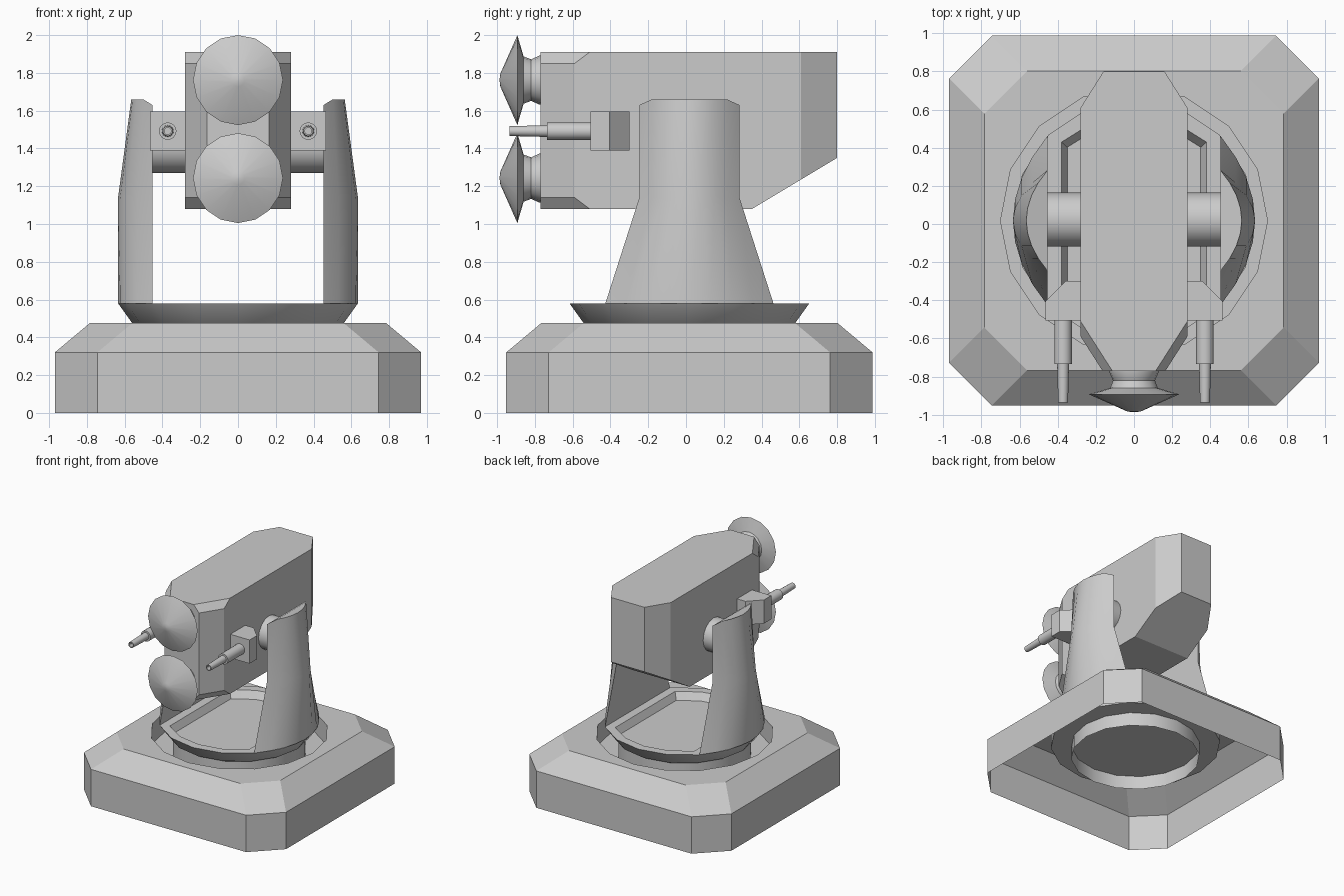
import bpy, bmesh, math
from mathutils import Vector

cube = bpy.data.objects.get("Cube")
if cube:
    bpy.data.objects.remove(cube, do_unlink=True)

CY = 0.018  # depth of the turning axis

grey = bpy.data.materials.new("light_grey")
grey.diffuse_color = (0.6, 0.6, 0.6, 1)
grey.use_nodes = True
grey.node_tree.nodes["Principled BSDF"].inputs["Base Color"].default_value = (0.6, 0.6, 0.6, 1)


def finish(name, bm, smooth=False):
    bmesh.ops.recalc_face_normals(bm, faces=bm.faces[:])
    mesh = bpy.data.meshes.new(name)
    bm.to_mesh(mesh)
    bm.free()
    mesh.materials.append(grey)
    obj = bpy.data.objects.new(name, mesh)
    bpy.context.collection.objects.link(obj)
    if smooth:
        bpy.ops.object.select_all(action='DESELECT')
        obj.select_set(True)
        bpy.context.view_layer.objects.active = obj
        bpy.ops.object.shade_smooth_by_angle(angle=math.radians(30))
    return obj


def loft(bm, rings, start=False, end=False):
    """Skin a list of closed point rings, with optional end caps."""
    vs = [[bm.verts.new(p) for p in ring] for ring in rings]
    for a, b in zip(vs, vs[1:]):
        for i in range(len(a)):
            j = (i + 1) % len(a)
            bm.faces.new((a[i], a[j], b[j], b[i]))
    if start:
        bm.faces.new(vs[0])
    if end:
        bm.faces.new(vs[-1])
    return vs


def fill_between(bm, outer, inner):
    """Flat face between two closed vertex loops."""
    edges = []
    for ring in (outer, inner):
        for i, v in enumerate(ring):
            w = ring[(i + 1) % len(ring)]
            edges.append(bm.edges.get((v, w)) or bm.edges.new((v, w)))
    bmesh.ops.triangle_fill(bm, edges=edges, use_beauty=True, normal=(0, 0, 1))


def circle(r, h, axis='Z', a=0, b=0, n=16):
    """Circle of radius r at height h along an axis, centred on (a, b)."""
    pts = []
    for i in range(n):
        t = math.tau * i / n
        u, v = a + r * math.cos(t), b + r * math.sin(t)
        pts.append({'Z': (u, v, h), 'Y': (u, h, v), 'X': (h, u, v)}[axis])
    return pts


def octagon(half, flat, z):
    quarter = [(half, flat), (flat, half)]
    pts = []
    for k in range(4):
        for x, y in quarter:
            for _ in range(k):
                x, y = -y, x
            pts.append((x, y + CY, z))
    return pts


def clipped_circle(r, half, z):
    """Circle cut straight on its left and right."""
    a = math.acos(half / r)
    pts = []
    for base in (0, math.pi):
        for i in range(5):
            t = base + a + (math.pi - 2 * a) * i / 4
            pts.append((r * math.cos(t), CY + r * math.sin(t), z))
    return pts


# Base: hollow octagonal shell with a round well in its top
bm = bmesh.new()
shell = loft(bm, [octagon(0.97, 0.745, 0), octagon(0.97, 0.745, 0.32),
                  octagon(0.785, 0.56, 0.475)])
well = loft(bm, [circle(0.7, 0.475, b=CY), circle(0.7, 0.3, b=CY)], end=True)
fill_between(bm, shell[-1], well[0])
finish("base", bm)

# Turntable: stem, flared rim and recessed floor
bm = bmesh.new()
profile = [(0.53, 0.18), (0.53, 0.46), (0.56, 0.475), (0.635, 0.58)]
flare = loft(bm, [circle(r, z, b=CY) for r, z in profile])
tray = loft(bm, [clipped_circle(0.56, 0.38, 0.58), clipped_circle(0.52, 0.35, 0.52)], end=True)
fill_between(bm, flare[-1], tray[0])
finish("turntable", bm, True)


# Support arms: flat inside, curved outside, narrowing upwards
def arm_section(side, depth, half, z, drop=0):
    pts = []
    for i in range(9):
        u = i / 4 - 1
        edge = drop if abs(u) == 1 else 0
        pts.append((side * (0.453 + depth * (1 - u * u)), CY + half * u, z - edge))
    return pts


for side, word in ((1, "left"), (-1, "right")):
    bm = bmesh.new()
    loft(bm, [arm_section(side, 0.182, 0.445, 0.58), arm_section(side, 0.182, 0.265, 1.14),
              arm_section(side, 0.112, 0.265, 1.66, 0.03)], True, True)
    finish(word + "_arm", bm, True)

    # Pivot between arm and body
    bm = bmesh.new()
    loft(bm, [circle(0.142, side * x, 'X', CY + 0.005, 1.412) for x in (0.27, 0.47)], True, True)
    finish(word + "_pivot", bm, True)

    # Gun housing with a cut rear corner
    bm = bmesh.new()
    plan = [(0.27, -0.505), (0.465, -0.505), (0.465, -0.405), (0.36, -0.3), (0.27, -0.3)]
    loft(bm, [[(side * x, y, z) for x, y in plan] for z in (1.39, 1.595)], True, True)
    finish(word + "_gun_housing", bm)

    # Stepped barrel with a hollow muzzle
    bm = bmesh.new()
    steps = [(0.046, -0.5), (0.046, -0.735), (0.031, -0.735), (0.026, -0.935),
             (0.018, -0.935), (0.018, -0.87)]
    loft(bm, [circle(r, y, 'Y', side * 0.372, 1.492) for r, y in steps], True, True)
    finish(word + "_barrel", bm, True)

# Body: side profile extruded across, then its corners planed off
bm = bmesh.new()
side_profile = [(-0.77, 1.08), (0.35, 1.08), (0.8, 1.35), (0.8, 1.91), (-0.77, 1.91)]
loft(bm, [[(x, y, z) for y, z in side_profile] for x in (-0.28, 0.28)], True, True)


def plane_off(point, normal):
    cut = bmesh.ops.bisect_plane(bm, geom=bm.verts[:] + bm.edges[:] + bm.faces[:], dist=1e-5,
                                 plane_co=point, plane_no=normal, clear_outer=True)
    rim = [e for e in cut["geom_cut"] if isinstance(e, bmesh.types.BMEdge)]
    bmesh.ops.holes_fill(bm, edges=rim, sides=0)


for s in (1, -1):
    plane_off((s * 0.28, 0.61, 1.5), (s * 0.19, 0.12, 0))
    plane_off((s * 0.28, -0.59, 1.5), (s * 0.18, -0.115, 0))
    for z, dz in ((1.85, 0.06), (1.14, -0.06)):
        corner = Vector((s * 0.28, -0.59, z))
        normal = Vector((0, 0.08, dz)).cross(Vector((-s * 0.115, -0.18, 0)))
        if normal.x * s < 0:
            normal.negate()
        plane_off(corner, normal)
finish("body", bm)

# Two dishes on the front
dish = [(0.13, -0.76), (0.13, -0.775), (0.11, -0.82), (0.125, -0.86), (0.238, -0.893),
        (0.035, -0.983), (0.005, -0.987)]
for word, z in (("upper", 1.762), ("lower", 1.243)):
    bm = bmesh.new()
    loft(bm, [circle(r, y, 'Y', 0, z) for r, y in dish], True, True)
    finish(word + "_dish", bm, True)
